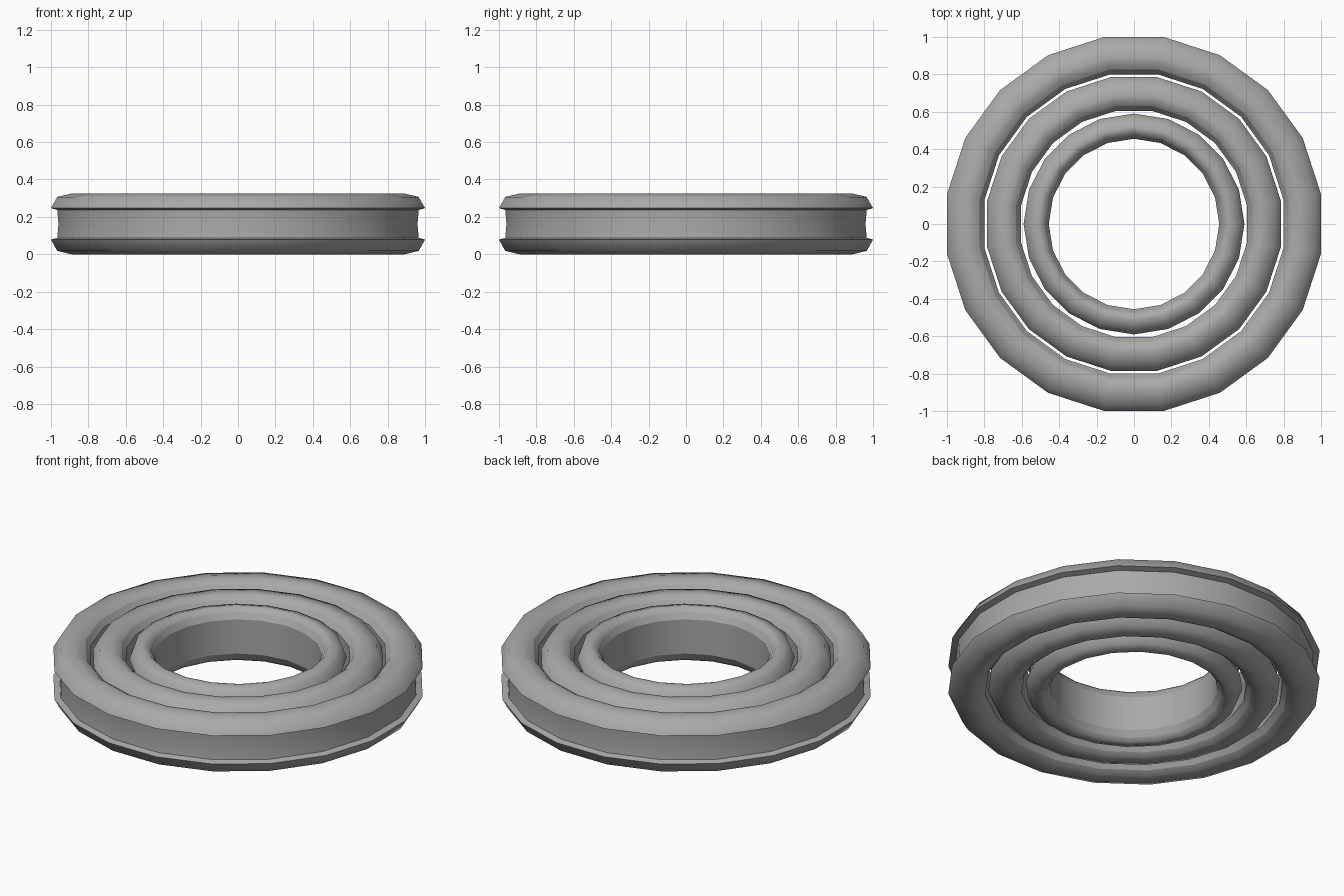
import bpy
import bmesh
import math

old = bpy.data.objects.get("Cube")
if old:
    bpy.data.objects.remove(old, do_unlink=True)

SIDES = 20
HEIGHT = 0.325

grey = bpy.data.materials.new("plain grey")
grey.use_nodes = True
COLOUR = (0.4, 0.4, 0.4, 1.0)
grey.diffuse_color = COLOUR
grey.node_tree.nodes["Principled BSDF"].inputs["Base Color"].default_value = COLOUR


def ring_profile(outer, inner, lip):
    """Closed half-section: outer lip, rolled top, chamfered bore, mirrored below."""
    w = outer - inner
    upper = [
        (outer - 0.17 * w, 0.237, True),    # top of the outer groove
        (outer, 0.247, True),               # overhanging lip
        (outer - 0.17 * w, 0.307, False),
        (outer - 0.55 * w, HEIGHT, False),  # crest
        (outer - 0.72 * w, 0.32, False),
        (inner + lip, 0.30, True),          # bore chamfer
        (inner, 0.265, True),
    ]
    lower = [(r, HEIGHT - z, s) for r, z, s in reversed(upper)]
    groove = [(outer - 0.2 * w, HEIGHT / 2, False)]
    return upper + lower + groove


def make_ring(name, outer, inner, lip, phase):
    """Revolve the section; radii are measured to the middle of the flats."""
    bm = bmesh.new()
    section = ring_profile(outer, inner, lip)
    n = len(section)
    scale = 1 / math.cos(math.pi / SIDES)
    loops = []
    for i in range(SIDES):
        a = 2 * math.pi * (i + phase) / SIDES
        loops.append([bm.verts.new((r * scale * math.cos(a), r * scale * math.sin(a), z))
                      for r, z, _ in section])
    for i in range(SIDES):
        a, b = loops[i], loops[(i + 1) % SIDES]
        for j in range(n):
            k = (j + 1) % n
            bm.faces.new((a[j], b[j], b[k], a[k])).smooth = True
    # Sharp creases along the lips and the bore chamfers
    for i in range(SIDES):
        for j in range(n):
            if section[j][2]:
                bm.edges.get((loops[i][j], loops[(i + 1) % SIDES][j])).smooth = False
    bmesh.ops.recalc_face_normals(bm, faces=bm.faces)
    mesh = bpy.data.meshes.new(name)
    bm.to_mesh(mesh)
    bm.free()
    mesh.materials.append(grey)
    obj = bpy.data.objects.new(name, mesh)
    bpy.context.collection.objects.link(obj)
    return obj


# Three nested rings of equal height; the inner one is turned half a side
make_ring("outer_ring", 1.0, 0.80, 0.025, 0.5)
make_ring("middle_ring", 0.785, 0.605, 0.025, 0.5)
make_ring("inner_ring", 0.583, 0.45, 0.02, 0.0)
